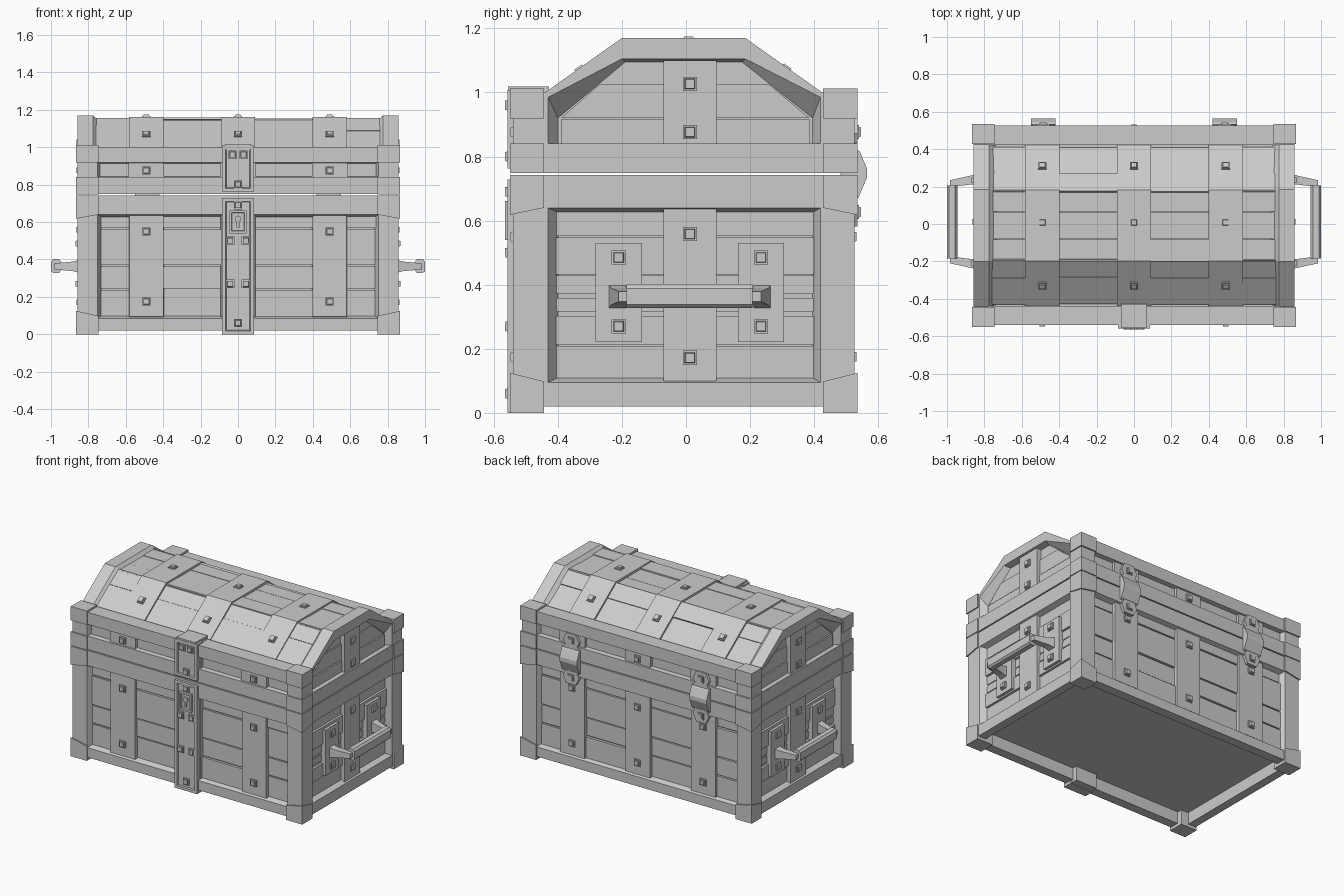
import bpy, bmesh, math, random
from mathutils import Vector as V

random.seed(4)
if "Cube" in bpy.data.objects:
    bpy.data.objects.remove(bpy.data.objects["Cube"])

GREY = (0.6, 0.6, 0.6, 1)
mat = bpy.data.materials.new("plain grey")
mat.use_nodes = True
mat.diffuse_color = GREY
mat.node_tree.nodes["Principled BSDF"].inputs["Base Color"].default_value = GREY

CY = -0.0075                       # chest centre in depth
ARCH = [(-.44, 1.0), (-.2, 1.17), (.185, 1.17), (.425, 1.0)]
X, Z = V((1, 0, 0)), V((0, 0, 1))


def basis(origin, u, v, n):
    return lambda a, b, d: V(origin) + u * a + v * b + n * d


def slope(p, q):
    along = V((0, q[0] - p[0], q[1] - p[1])).normalized()
    return basis((0, *p), X, along, X.cross(along))


# Each side of the chest maps (across, up, outward) to space
FRONT = basis((0, CY, 0), X, Z, V((0, -1, 0)))
BACK = basis((0, CY, 0), X, Z, V((0, 1, 0)))
RIGHT = basis((0, 0, 0), V((0, 1, 0)), Z, X)
LEFT = basis((0, 0, 0), V((0, 1, 0)), Z, -X)
LID = [slope(ARCH[i], ARCH[i + 1]) for i in range(3)]
LID_LEN = [math.dist(ARCH[i], ARCH[i + 1]) for i in range(3)]


def loft(name, rings, caps=True):
    """Skin a list of equal rings; without caps the last joins the first."""
    bm = bmesh.new()
    vs = [[bm.verts.new(p) for p in r] for r in rings]
    n = len(rings[0])
    pairs = list(zip(vs, vs[1:])) if caps else list(zip(vs, vs[1:] + vs[:1]))
    for a, b in pairs:
        for i in range(n):
            j = (i + 1) % n
            bm.faces.new((a[i], a[j], b[j], b[i]))
    if caps:
        bm.faces.new(vs[0])
        bm.faces.new(vs[-1])
    bmesh.ops.recalc_face_normals(bm, faces=bm.faces)
    me = bpy.data.meshes.new(name)
    bm.to_mesh(me)
    bm.free()
    me.materials.append(mat)
    bpy.context.collection.objects.link(bpy.data.objects.new(name, me))


def rect(u0, u1, v0, v1, t=0):
    return [(u0 + t, v0 + t), (u1 - t, v0 + t), (u1 - t, v1 - t), (u0 + t, v1 - t)]


def slab(name, side, outline, d0, d1, top=None):
    loft(name, [[side(*p, d0) for p in outline],
                [side(*p, d1) for p in (top or outline)]])


def plate(name, side, u0, u1, v0, v1, d0, d1, taper=0):
    slab(name, side, rect(u0, u1, v0, v1), d0, d1, rect(u0, u1, v0, v1, taper))


def rivet(side, u, v, d, h=.018):
    plate("rivet", side, u - .022, u + .022, v - .022, v + .022, d - .01, d + h * .5)
    plate("rivet_head", side, u - .018, u + .018, v - .018, v + .018, d, d + h, .004)


def frame(name, side, outer, inner, deep, d, d_deep, d_back):
    rings = [(outer, d), (inner, d), (deep, d_deep), (deep, d_back), (outer, d_back)]
    loft(name, [[side(*p, h) for p in r] for r, h in rings], caps=False)


def prism_x(name, profile, x0, x1):
    loft(name, [[(x, y, z) for y, z in profile] for x in (x0, x1)])


def lid_profile(drop):
    """Arched section sunk below the rim by drop."""
    k = drop * .3
    a = [(-.44 + k, 1 - drop * 1.2), (-.2 + k, 1.17 - drop),
         (.185 - k, 1.17 - drop), (.425 - k, 1 - drop * 1.2)]
    return [(-.44 + k, .9)] + a + [(.425 - k, .9)]


# Solid cores; the floor sits up inside the bottom rails
plate("body_core", FRONT, -.815, .815, .1, .742, -.49, .49)
plate("lid_core", FRONT, -.815, .815, .749, .96, -.49, .49)
prism_x("lid_arch_core", lid_profile(.036), -.815, .815)

# Front and back: framed panels, boards and straps
ROWS = [(.09, .24), (.24, .365), (.365, .565), (.565, .65)]
BAYS = [(-.76, -.57), (-.41, -.08), (.08, .41), (.57, .76)]
STRAPS = (-.49, 0, .49)
for name, side in (("front", FRONT), ("back", BACK)):
    frame(name + "_body_frame", side, rect(-.857, .857, .02, .742),
          rect(-.75, .75, .085, .64), rect(-.73, .73, .1, .625), .533, .495, .47)
    frame(name + "_lid_frame", side, rect(-.857, .857, .749, 1.0),
          rect(-.75, .75, .84, .918), rect(-.735, .735, .845, .913), .533, .495, .43)
    for u0, u1 in BAYS:
        for v0, v1 in ROWS:
            plate("board", side, u0, u1, v0 + .004, v1 - .004, .475,
                  .502 + random.uniform(-.005, .007))
        plate("lid_board", side, u0, u1, .83, .93, .47, .503)
    for u in STRAPS:
        plate("strap", side, u - .095, u + .095, .09, .64, .475, .522, .004)
        plate("lid_strap", side, u - .095, u + .095, .83, .93, .47, .522)
        if u or side is BACK:
            for v in (.175, .55, .876):
                rivet(side, u, v, .522)

# Ends: framed panels, boards, strap and handle
lid_outer = [(-.53, .749), (-.44, 1), (-.2, 1.17), (.185, 1.17), (.425, 1), (.515, .749)]
lid_inner = [(-.43, .84), (-.43, .985), (-.2, 1.105), (.185, 1.105), (.42, .985), (.42, .84)]
lid_deep = [(-.4, .84), (-.4, .92), (-.19, 1.095), (.175, 1.095), (.395, .92), (.395, .84)]
lid_low = [(-.44, .749), (-.43, .95), (-.19, 1.13), (.175, 1.13), (.415, .95), (.425, .749)]
END_ROWS = [(.1, .21), (.21, .305), (.315, .36), (.37, .43), (.43, .55), (.55, .64)]
for name, side in (("left", RIGHT), ("right", LEFT)):
    frame(name + "_body_frame", side, rect(-.535, .52, .02, .742),
          rect(-.43, .42, .095, .64), rect(-.4, .395, .11, .625), .857, .815, .8)
    rings = [(lid_outer, .857), (lid_inner, .857), (lid_deep, .815),
             (lid_low, .73), (lid_outer, .775)]
    loft(name + "_lid_arch", [[side(*p, d) for p in r] for r, d in rings], caps=False)
    plate(name + "_lid_rail", side, -.53, .515, .749, .838, .75, .858)
    for i, (v0, v1) in enumerate(END_ROWS):
        plate("end_board", side, -.405, .4, v0 + .002, v1 - .002, .805, (.82, .831)[i in (1, 4)])
    plate("end_lid_board", side, -.39, .385, .83, .915, .79, .826)
    slab("end_lid_board", side, [(-.39, .92), (.385, .92), (.26, 1.025), (-.27, 1.025)], .79, .822)
    plate("end_strap", side, -.07, .095, .1, .64, .805, .846)
    plate("end_lid_strap", side, -.07, .095, .83, 1.1, .79, .846)
    for v in (.172, .558, .876, 1.027):
        rivet(side, .012, v, .846)
    for s in (-1, 1):
        c = .012 + s * .222
        plate("handle_plate", side, c - .072, c + .072, .222, .53, .81, .85)
        for v in (.27, .485):
            rivet(side, c, v, .85)
        arm = [(.85, .2, .252, .035), (.88, .198, .245, .026), (.985, .185, .222, .016)]
        loft("handle_arm", [[side(.012 + s * a, .363 + q * h, d) for a, q in
                             ((i, -1), (o, -1), (o, 1), (i, 1))] for d, i, o, h in arm])
    # Grip is a flat-faced eight-sided bar
    bar = [(.945, .342), (.957, .327), (.988, .327), (1, .338),
           (1, .388), (.988, .402), (.957, .402), (.945, .386)]
    loft("handle_grip", [[side(u, z, d) for d, z in bar] for u in (-.185, .207)])

# Lid: boards between straps that run over the arch
for x in STRAPS:
    prism_x("lid_band", lid_profile(.009), x - .092, x + .092)
    for side, length, t in zip(LID, LID_LEN, (.44, .54, .54)):
        rivet(side, x, length * t, -.009, .014)
for side, length, cuts in zip(LID, LID_LEN, ([0, .6, 1], [0, .31, .69, 1], [0, .4, 1])):
    for u0, u1 in BAYS:
        for a, b in zip(cuts, cuts[1:]):
            plate("lid_top_board", side, u0, u1, a * length, b * length - .002,
                  -.06, -.02 + random.uniform(-.005, .005))


# Corner caps, flaring along the outer corner
def corner(sx, sy, z0, z1, flare0=0, flare1=0):
    rings = []
    for z, f in ((z0, flare0), (z1, flare1)):
        rings.append([(sx * x, CY + sy * y, z + f * k) for x, y, k in
                      ((.745, .435, 0), (.865, .435, 0), (.865, .5425, 1), (.745, .5425, 0))])
    loft("corner_cap", rings)


for sx in (-1, 1):
    for sy in (-1, 1):
        corner(sx, sy, 0, .098, 0, .027)
        corner(sx, sy, .64, .743, -.022, 0)
        corner(sx, sy, .748, .84)
        corner(sx, sy, .918, 1.012)

# Lock: rimmed strips on body and lid, key plate and rivets
for name, v0, v1 in (("lock_strip", 0, .728), ("lid_hasp", .762, 1.008)):
    plate(name, FRONT, -.08, .08, v0 + .005, v1 - .005, .44, .541)
    frame(name + "_rim", FRONT, rect(-.085, .085, v0, v1), rect(-.066, .066, v0 + .018, v1 - .018),
          rect(-.062, .062, v0 + .022, v1 - .022), .55, .54, .49)
plate("hasp_fold", FRONT, -.07, .07, .985, 1.018, .42, .548)
frame("key_plate", FRONT, rect(-.045, .045, .54, .662), rect(-.034, .034, .552, .65),
      rect(-.031, .031, .555, .647), .557, .546, .53)
plate("key_plate_back", FRONT, -.04, .04, .545, .655, .53, .547)
slab("keyhole", FRONT, [(.018 * math.cos(i * math.pi / 4), .617 + .018 * math.sin(i * math.pi / 4))
                        for i in range(8)], .545, .556)
plate("keyhole_slot", FRONT, -.007, .007, .57, .605, .545, .556)
for u, v in ((-.042, .5), (.042, .5), (-.042, .27), (.042, .27), (0, .06),
             (0, .69), (0, .8), (-.03, .96), (.03, .96)):
    rivet(FRONT, u, v, .541, .0165)

# Back hinges: rounded leaves around a wide ridged knuckle
for x in (-.485, .485):
    for s in (-1, 1):
        leaf = [(-.065, 0), (.065, 0), (.065, .07), (.045, .09), (.06, .12),
                (.035, .17), (-.035, .17), (-.06, .12), (-.045, .09), (-.065, .07)]
        slab("hinge_leaf", BACK, [(x + u, .752 + s * v) for u, v in leaf], .49, .542)
        rivet(BACK, x, .752 + s * .125, .542, .012)
    knuckle = [(.66, .53), (.672, .546), (.735, .5725), (.762, .5725), (.815, .55), (.828, .53)]
    loft("hinge_knuckle", [[BACK(u, z, d) for z, d in knuckle] for u in (x - .065, x + .065)])
